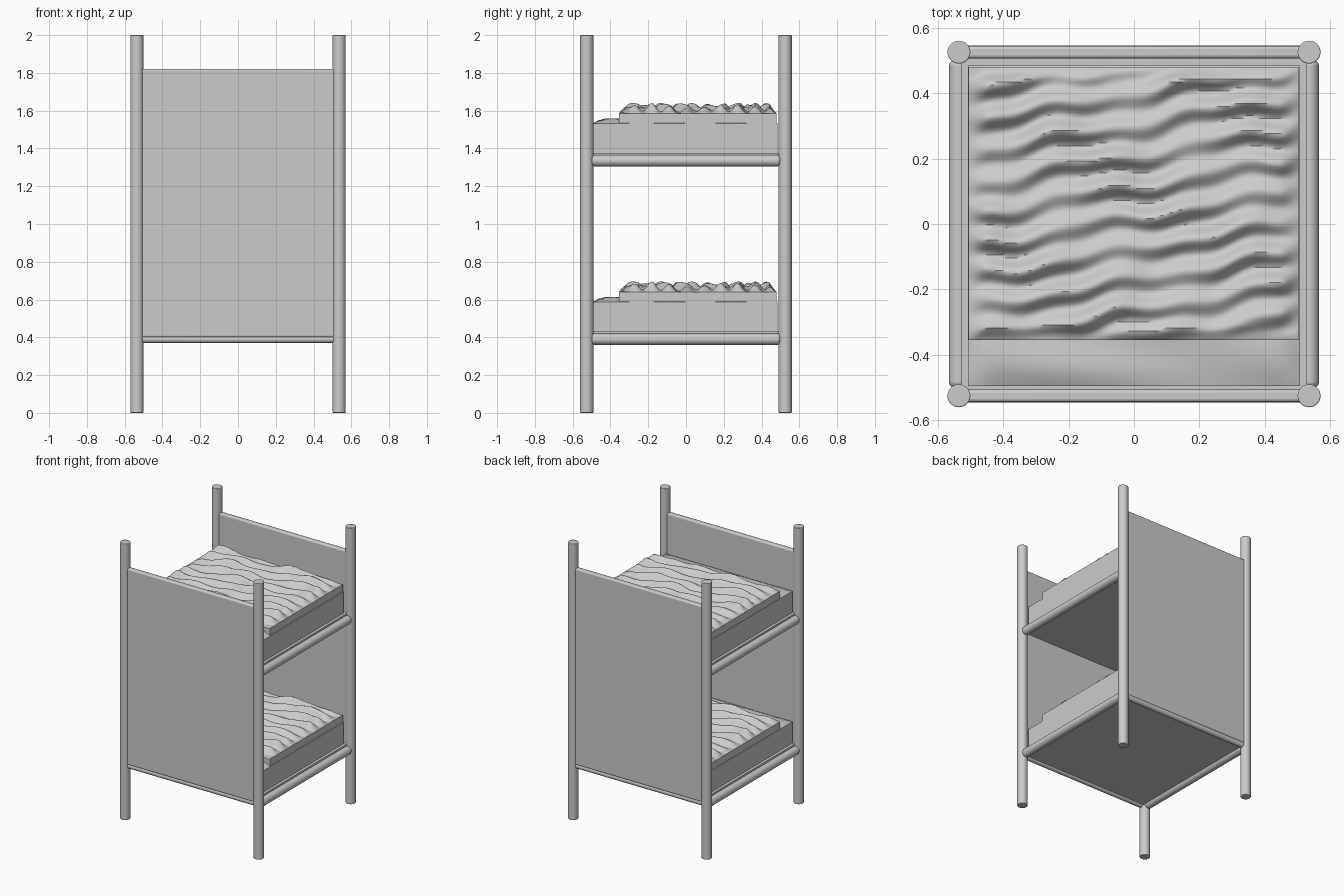
import bpy, bmesh, math

if "Cube" in bpy.data.objects:
    bpy.data.objects.remove(bpy.data.objects["Cube"])

TIER = 0.945            # height between the two bunks


def finish(ob, bevel=0.0, segments=3):
    if bevel:
        m = ob.modifiers.new("bevel", 'BEVEL')
        m.width, m.segments, m.limit_method = bevel, segments, 'ANGLE'
    bpy.ops.object.select_all(action='DESELECT')
    ob.select_set(True)
    bpy.context.view_layer.objects.active = ob
    bpy.ops.object.shade_smooth_by_angle(angle=math.radians(40))
    return ob


def box(name, lo, hi, bevel=0.0):
    bpy.ops.mesh.primitive_cube_add(size=1)
    ob = bpy.context.object
    ob.name = name
    for v in ob.data.vertices:
        v.co = [(a + b) / 2 + c * (b - a) for a, b, c in zip(lo, hi, v.co)]
    return finish(ob, bevel)


def rod(name, centre, radius, length, rot=(0, 0, 0), bevel=0.004):
    bpy.ops.mesh.primitive_cylinder_add(vertices=32, radius=radius, depth=length,
                                        location=centre, rotation=rot)
    ob = bpy.context.object
    ob.name = name
    return finish(ob, bevel)


def cushion(name, lo, hi, height, nx, ny):
    """Closed box whose top is a grid raised by height(x, y), fading at the rim."""
    bm = bmesh.new()
    bmesh.ops.create_grid(bm, x_segments=nx, y_segments=ny, size=0.5)
    top = list(bm.faces)
    ext = bmesh.ops.extrude_face_region(bm, geom=top, use_keep_orig=True)
    raised = {g for g in ext["geom"] if isinstance(g, bmesh.types.BMVert)}
    for v in bm.verts:
        u, w = v.co.x, v.co.y
        x = (lo[0] + hi[0]) / 2 + u * (hi[0] - lo[0])
        y = (lo[1] + hi[1]) / 2 + w * (hi[1] - lo[1])
        rim = min(0.5 - abs(u), 0.5 - abs(w))
        fade = min(1.0, max(0.0, rim) / 0.05)
        v.co = (x, y, hi[2] + fade * height(x, y) if v in raised else lo[2])
    bmesh.ops.recalc_face_normals(bm, faces=bm.faces)
    me = bpy.data.meshes.new(name)
    bm.to_mesh(me)
    bm.free()
    ob = bpy.data.objects.new(name, me)
    bpy.context.collection.objects.link(ob)
    return finish(ob)


def folds(x, y):
    # slanted wrinkles running across the bed
    s = y - 0.17 * x + 0.012 * math.sin(13 * x + 5 * y) + 0.007 * math.sin(31 * x)
    ridge = 0.5 + 0.5 * math.sin(2 * math.pi * s / 0.095)
    swell = 0.75 + 0.25 * math.sin(9 * x + 14 * y)
    return 0.008 + 0.042 * ridge * swell + 0.006 * math.sin(24 * x - 17 * y)


def soft(x, y):
    return 0.018 + 0.008 * math.sin(7 * x + 20 * y)


# corner posts
for sx in (-1, 1):
    for sy in (-1, 1):
        rod("corner_post", (sx * 0.535, sy * 0.525, 1.0), 0.035, 2.0)

# end panels, each with a bottom rail
for sy in (-1, 1):
    y = sy * 0.525
    box("end_panel", (-0.515, y - 0.019, 0.40), (0.515, y + 0.019, 1.82), 0.01)
    rod("end_rail", (0, y, 0.39), 0.02, 1.05, (0, math.pi / 2, 0))

# two bunks: side rails, base board, mattress, blanket
for i, tier in enumerate(("lower", "upper")):
    z = i * TIER
    for sx in (-1, 1):
        rod(tier + "_side_rail", (sx * 0.535, 0, 0.39 + z), 0.03, 1.0,
            (math.pi / 2, 0, 0), 0.015)
    box(tier + "_base_board", (-0.527, -0.51, 0.385 + z), (0.527, 0.51, 0.432 + z))
    cushion(tier + "_mattress", (-0.507, -0.495, 0.43 + z), (0.507, 0.485, 0.587 + z),
            soft, 30, 30)
    cushion(tier + "_blanket", (-0.505, -0.355, 0.583 + z), (0.503, 0.48, 0.64 + z),
            folds, 70, 90)
